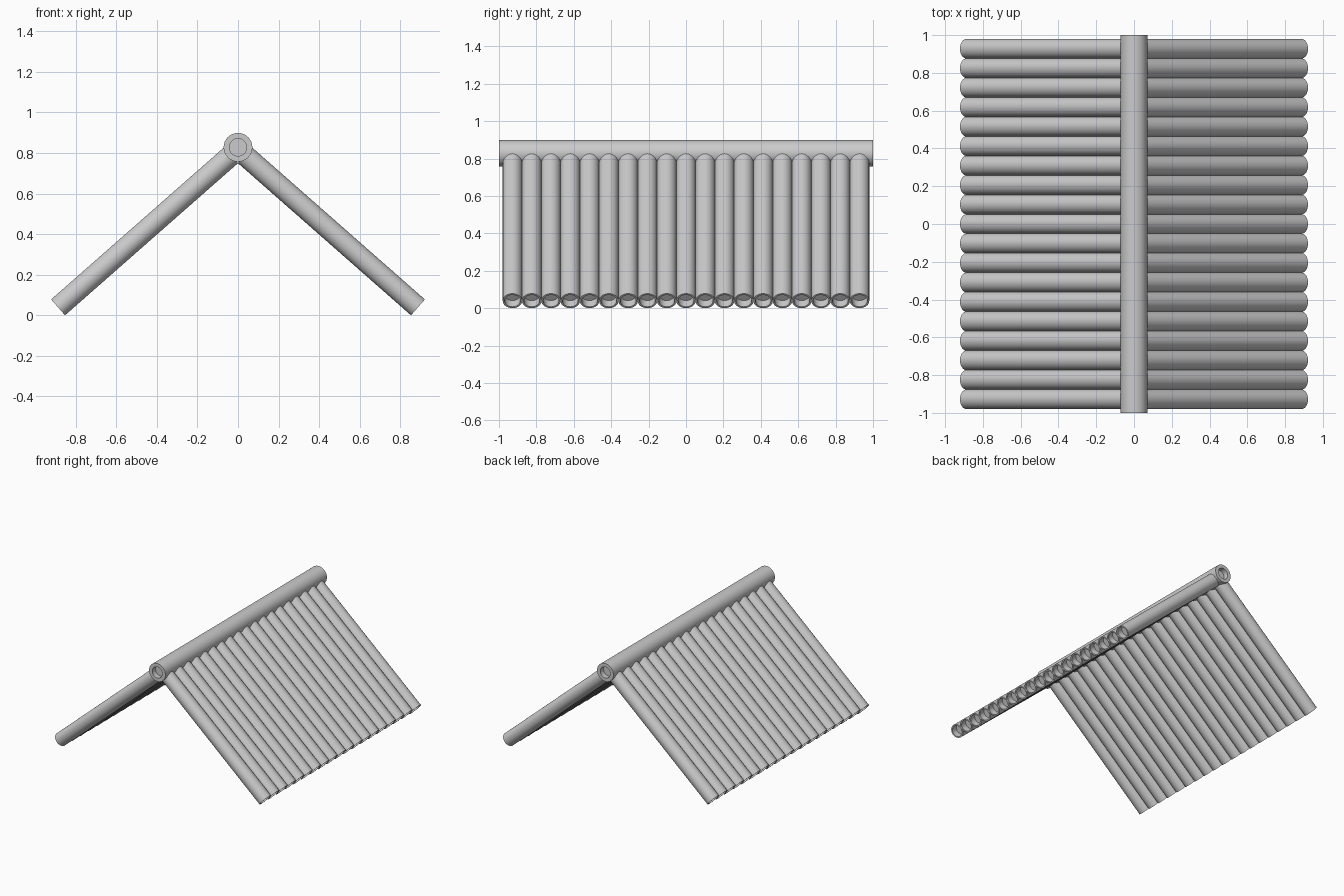
import bpy, bmesh, math
from mathutils import Vector

cube = bpy.data.objects.get("Cube")
if cube:
    bpy.data.objects.remove(cube, do_unlink=True)

grey = bpy.data.materials.new("plain grey")
grey.use_nodes = True
grey.diffuse_color = (0.6, 0.6, 0.6, 1)
grey.node_tree.nodes["Principled BSDF"].inputs["Base Color"].default_value = grey.diffuse_color


def cane(name, start, end, radius, bore, depth, sides=32):
    """Round pole between two points with a recessed hole in each end."""
    start, end = Vector(start), Vector(end)
    half = (end - start).length / 2
    bm = bmesh.new()
    bmesh.ops.create_cone(bm, cap_ends=True, segments=sides, radius1=radius,
                          radius2=radius, depth=half * 2)
    caps = [f for f in bm.faces if len(f.verts) > 4]
    for cap in caps:
        bmesh.ops.inset_region(bm, faces=[cap], thickness=radius - bore)
        inward = -cap.normal.normalized() * depth
        pushed = bmesh.ops.extrude_discrete_faces(bm, faces=[cap])["faces"]
        bmesh.ops.translate(bm, vec=inward, verts=pushed[0].verts)
    bmesh.ops.recalc_face_normals(bm, faces=bm.faces)
    mesh = bpy.data.meshes.new(name)
    bm.to_mesh(mesh)
    bm.free()
    mesh.materials.append(grey)
    obj = bpy.data.objects.new(name, mesh)
    bpy.context.collection.objects.link(obj)
    obj.location = (start + end) / 2
    obj.rotation_mode = 'QUATERNION'
    obj.rotation_quaternion = (end - start).to_track_quat('Z', 'Y')
    bpy.ops.object.select_all(action='DESELECT')
    obj.select_set(True)
    bpy.context.view_layer.objects.active = obj
    bpy.ops.object.shade_smooth_by_angle(angle=math.radians(35))
    return obj


# Ridge pole along the top
cane("ridge_pole", (0, -1, 0.828), (0, 1, 0.828), 0.071, 0.043, 0.04)

# Two sloping rows of poles, resting under the ridge
COUNT, SPACING = 19, 0.1031
for side, label in ((1, "left"), (-1, "right")):
    for i in range(COUNT):
        y = (i - (COUNT - 1) / 2) * SPACING
        cane(f"{label}_roof_pole_{i + 1}", (side * 0.887, y, 0.039),
             (side * 0.034, y, 0.789), 0.052, 0.042, 0.05)
